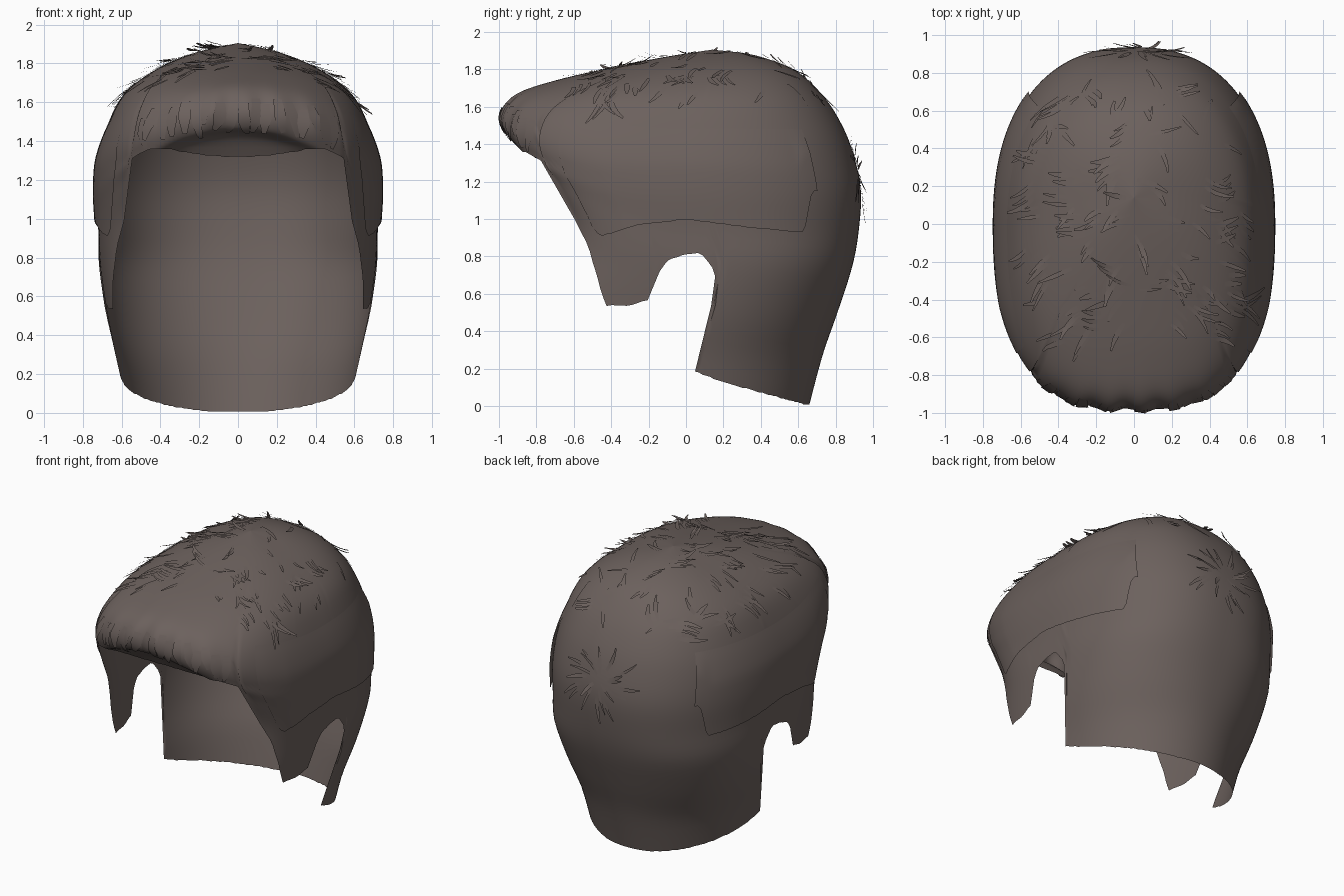
import bpy, math, random
from math import sin, cos, pi, radians
from mathutils import Vector, Matrix
from mathutils.bvhtree import BVHTree

if "Cube" in bpy.data.objects:
    bpy.data.objects.remove(bpy.data.objects["Cube"])

random.seed(7)
hair = bpy.data.materials.new("hair")
hair.diffuse_color = (0.15, 0.12, 0.11, 1)
hair.use_nodes = True
hair.node_tree.nodes["Principled BSDF"].inputs["Base Color"].default_value = hair.diffuse_color

# Rings crown to nape: front y, front z, back y, back z, half width, side z
RINGS = [
    (0.14, 1.905, 0.14, 1.905, 0.0, 1.905),
    (-0.12, 1.865, 0.37, 1.875, 0.22, 1.855),
    (-0.42, 1.805, 0.59, 1.79, 0.42, 1.77),
    (-0.70, 1.74, 0.74, 1.65, 0.58, 1.65),
    (-0.90, 1.67, 0.84, 1.49, 0.665, 1.50),
    (-0.98, 1.57, 0.90, 1.33, 0.715, 1.33),
    (-0.96, 1.47, 0.935, 1.15, 0.73, 1.15),
    (-0.84, 1.40, 0.925, 0.95, 0.72, 0.95),
    (-0.70, 1.10, 0.89, 0.75, 0.715, 0.75),
    (-0.74, 0.80, 0.81, 0.50, 0.68, 0.50),
    (-0.82, 0.40, 0.73, 0.27, 0.62, 0.25),
    (-0.86, 0.10, 0.65, -0.03, 0.58, 0.00),
]
# Lower outlines seen from the side (y, z); everything below is cut away
CAP_EDGE = [(-2, 1.36), (-0.86, 1.36), (-0.77, 1.31), (-0.62, 1.05),
            (-0.52, 0.85), (-0.43, 0.54), (-0.3, 0.54), (-0.2, 0.57), (-0.17, 0.68),
            (-0.1, 0.78), (0, 0.815), (0.08, 0.82), (0.16, 0.72), (0.13, 0.5),
            (0.08, 0.4), (0.02, 0.2), (0.2, 0.13), (0.64, 0.01), (2, 0), (2, -2), (-2, -2)]
SIDE_EDGE = [(-2, 1.42), (-0.85, 1.34), (-0.62, 1.07), (-0.45, 0.91), (-0.25, 0.97),
             (0, 1.0), (0.3, 0.96), (0.62, 0.93), (0.66, 1.15), (2, 1.2), (2, -2), (-2, -2)]


def ramp(x, lo, hi):
    return max(0.0, min(1.0, (x - lo) / (hi - lo)))


def surface(a, v):
    """Point at azimuth a (0 = front) on the spline through the rings."""
    i = min(int(v), len(RINGS) - 2)
    t = v - i
    p = [RINGS[max(0, min(len(RINGS) - 1, i + k))] for k in (-1, 0, 1, 2)]
    yf, zf, yb, zb, w, zs = [
        0.5 * (2 * q1 + (q2 - q0) * t + (2 * q0 - 5 * q1 + 4 * q2 - q3) * t * t
               + (3 * q1 - q0 - 3 * q2 + q3) * t ** 3) for q0, q1, q2, q3 in zip(*p)]
    s, c = sin(a), cos(a)
    # squarer cheeks at the front, rounder nape at the back
    n = 2.35 + (0.45 + 1.3 * ramp(v, 6, 8)) * max(0, c) ** 0.5 - 0.3 * ramp(v, 8, 10) * max(0, -c)
    r = (abs(s) ** n + abs(c) ** n) ** (-1 / n)
    z = zs * s * s + (zf if c > 0 else zb) * c * c
    # shallow furrows along the rolled quiff
    f = max(0, c) ** 4 * math.exp(-((v - 5) / 1.0) ** 2) * 0.012 * sin(a * 26)
    return Vector((w * s * r, (yf + yb) / 2 - ((yb - yf) / 2 + f) * c * r, z))


def inside(y, z, poly):
    hit = False
    for (y1, z1), (y2, z2) in zip(poly, poly[1:] + poly[:1]):
        if (z1 > z) != (z2 > z) and y < (y2 - y1) * (z - z1) / (z2 - z1) + y1:
            hit = not hit
    return hit


def make(name, verts, faces):
    me = bpy.data.meshes.new(name)
    me.from_pydata(verts, [], faces)
    me.materials.append(hair)
    ob = bpy.data.objects.new(name, me)
    bpy.context.collection.objects.link(ob)
    bpy.ops.object.select_all(action='DESELECT')
    ob.select_set(True)
    bpy.context.view_layer.objects.active = ob
    bpy.ops.object.shade_smooth_by_angle(angle=radians(50))
    return ob


def sheet(name, a0, a1, cols, rows, v0, edge, flare=0.0):
    """Sheet of columns running down from ring v0 until each meets the edge."""
    verts, faces = [], []
    for i in range(cols + 1):
        a = a0 + (a1 - a0) * i / cols
        end = max(v0, 3.0)
        while end < len(RINGS) - 1:
            p = surface(a, end)
            if inside(p.y, p.z, edge):
                break
            end += 0.02
        front = ramp(1 - abs(cos(a / 2)), 0.08, 0.16)
        for j in range(rows + 1):
            t = j / rows
            p = surface(a, v0 + (end - v0) * t)
            out = Vector((p.x, p.y, 0)).normalized()
            verts.append(p + out * flare * min(1, t * 2.5) * (0.2 + 0.8 * front))
    for i in range(cols):
        for j in range(rows):
            k = i * (rows + 1) + j
            faces.append((k, k + 1, k + rows + 2, k + rows + 1))
    return make(name, verts, faces)


# Main cap with ear notches, sideburns and nape
cap = sheet("hair_cap", 0, 2 * pi, 220, 44, 0.0, CAP_EDGE)
tree = BVHTree.FromPolygons([v.co for v in cap.data.vertices],
                            [p.vertices for p in cap.data.polygons])

# Overlapping side layers
for name, s in (("side_layer_right", 1), ("side_layer_left", -1)):
    a, b = (0.9, 2.35) if s > 0 else (2 * pi - 2.35, 2 * pi - 0.9)
    sheet(name, a, b, 60, 14, 4.1, SIDE_EDGE, 0.018)


def strand(verts, faces, start, d, length, width, lift, curl, seg=5):
    """Tapered ribbon that follows the cap and rises toward its tip."""
    p, n, _, _ = tree.find_nearest(start)
    base = len(verts)
    for k in range(seg + 1):
        t = k / seg
        d = (d - n * d.dot(n)).normalized()
        d = Matrix.Rotation(curl / seg, 3, n) @ d
        w = width * (0.7 + 0.6 * t if t < 0.5 else 0.35 + 1.3 * (1 - t)) / 2
        q = p + n * (0.004 + lift * t * t)
        side = n.cross(d) * w
        verts += [q - side, q + side]
        if k < seg:
            b = base + 2 * k
            faces.append((b, b + 2, b + 3, b + 1))
            p, n, _, _ = tree.find_nearest(p + d * length / seg)


U = random.uniform

# Loose strands over the top, swept outward, in small clumps
vs, fs = [], []
while len(fs) < 170 * 5:
    x, y = U(-0.58, 0.58), U(-0.62, 0.72)
    hit = tree.ray_cast(Vector((x, y, 3)), Vector((0, 0, -1)))[0]
    if hit is None or hit.z < 1.5:
        continue
    sx = 1 if x > 0 else -1
    d = Vector((sx * U(0.4, 1), U(-0.7, 0.1), 0))
    if y > 0.45:
        d = Vector((U(-0.3, 0.9), U(-0.9, 0.5), 0))
    length, curl = U(0.1, 0.2), U(-0.8, 0.8)
    for k in range(random.choice((1, 2, 3))):
        off = Vector((U(-0.02, 0.02), 0.045 * k, 0))
        strand(vs, fs, hit + off, d, length, U(0.018, 0.035), U(0.0, 0.045), curl)
make("top_strands", vs, fs)

# Whorl of strands at the back of the crown
vs, fs = [], []
for i in range(22):
    a = 2 * pi * i / 22 + U(-0.15, 0.15)
    d = Vector((cos(a), 0, sin(a)))
    strand(vs, fs, Vector((0.03, 0.95, 1.27)) + d * U(0.02, 0.15), d,
           U(0.1, 0.2), U(0.018, 0.03), U(0.0, 0.045), 0.4)
make("crown_whorl", vs, fs)

# Locks rolling over the front of the quiff
vs, fs = [], []
for i in range(18):
    x = -0.5 + i / 17 + U(-0.01, 0.01)
    start = Vector((x, -0.97 + 0.5 * x * x, 1.62 - 0.35 * x * x + U(-0.03, 0.03)))
    strand(vs, fs, start, Vector((U(-0.1, 0.1) + x * 0.4, -0.2, -1)),
           U(0.13, 0.2), U(0.05, 0.075), U(0.0, 0.012), U(-0.3, 0.3), 6)
make("fringe_locks", vs, fs)
